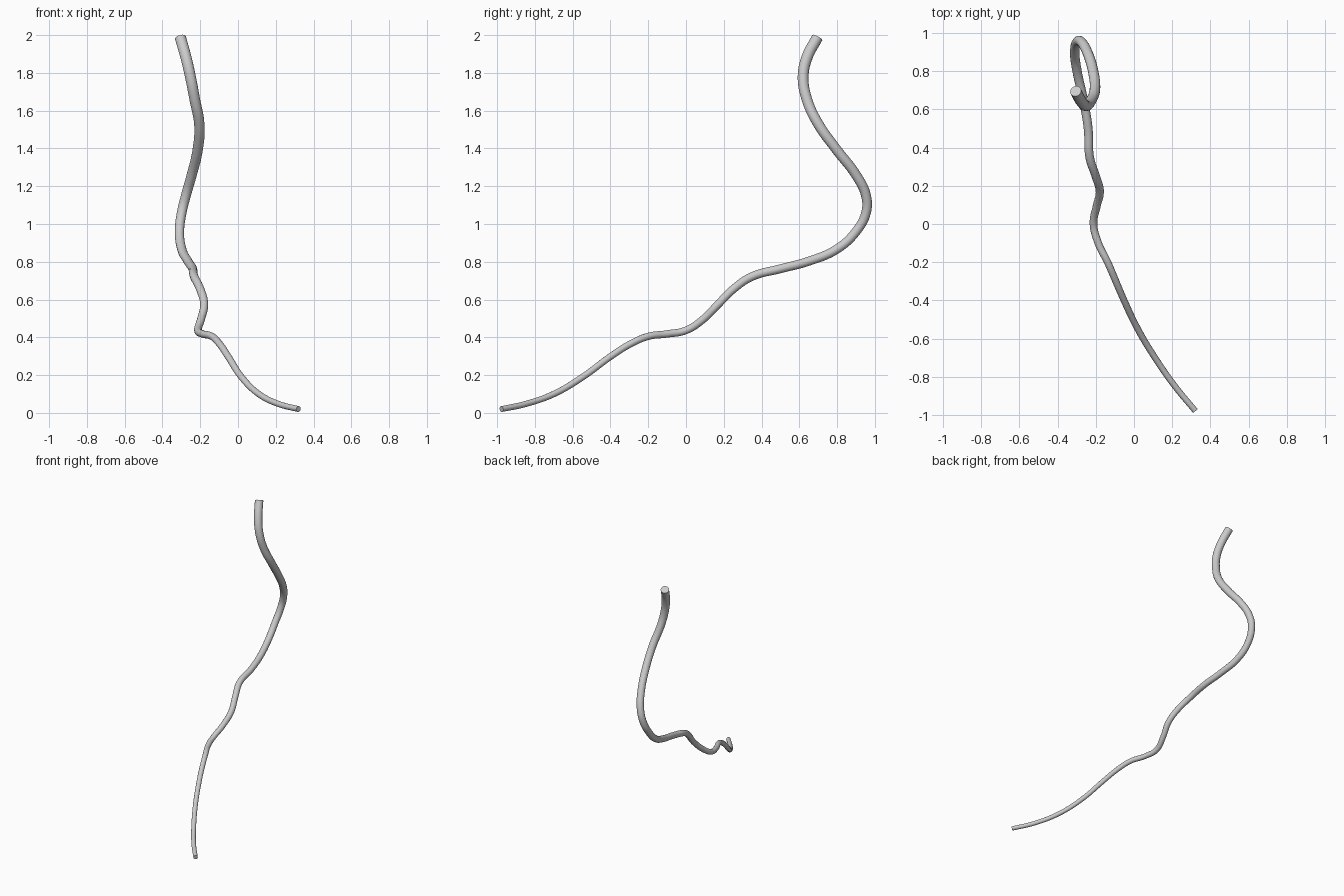
import bpy

# Centre line of the tapering strand, from the floor tip to the upper end
path = [
    (0.32, -0.977, 0.02), (0.215, -0.85, 0.047), (0.11, -0.70, 0.10),
    (0.02, -0.55, 0.188), (-0.052, -0.40, 0.298), (-0.095, -0.30, 0.362),
    (-0.138, -0.20, 0.405), (-0.187, -0.10, 0.418), (-0.212, 0.0, 0.437),
    (-0.196, 0.09, 0.495), (-0.179, 0.17, 0.575), (-0.20, 0.25, 0.655),
    (-0.232, 0.35, 0.722), (-0.24, 0.50, 0.763), (-0.265, 0.65, 0.803),
    (-0.298, 0.80, 0.868), (-0.31, 0.90, 0.96), (-0.298, 0.953, 1.06),
    (-0.276, 0.953, 1.15), (-0.245, 0.90, 1.26), (-0.214, 0.80, 1.39),
    (-0.205, 0.70, 1.53), (-0.229, 0.64, 1.66), (-0.252, 0.62, 1.78),
    (-0.275, 0.64, 1.88), (-0.305, 0.695, 1.987),
]

curve = bpy.data.curves.new("strand", "CURVE")
curve.dimensions = "3D"
curve.bevel_depth = 1.0
curve.bevel_resolution = 6
curve.resolution_u = 8
curve.use_fill_caps = True
spline = curve.splines.new("BEZIER")
spline.bezier_points.add(len(path) - 1)
for i, (p, co) in enumerate(zip(spline.bezier_points, path)):
    p.co = co
    p.handle_left_type = p.handle_right_type = "AUTO"
    # thickness grows towards the upper end
    p.radius = 0.0155 + 0.0145 * i / (len(path) - 1)

strand = bpy.data.objects.new("strand", curve)
bpy.context.collection.objects.link(strand)

# Turn into a mesh with smooth sides and sharp flat ends
bpy.context.view_layer.objects.active = strand
strand.select_set(True)
bpy.ops.object.convert(target="MESH")
bpy.ops.object.shade_smooth_by_angle()
